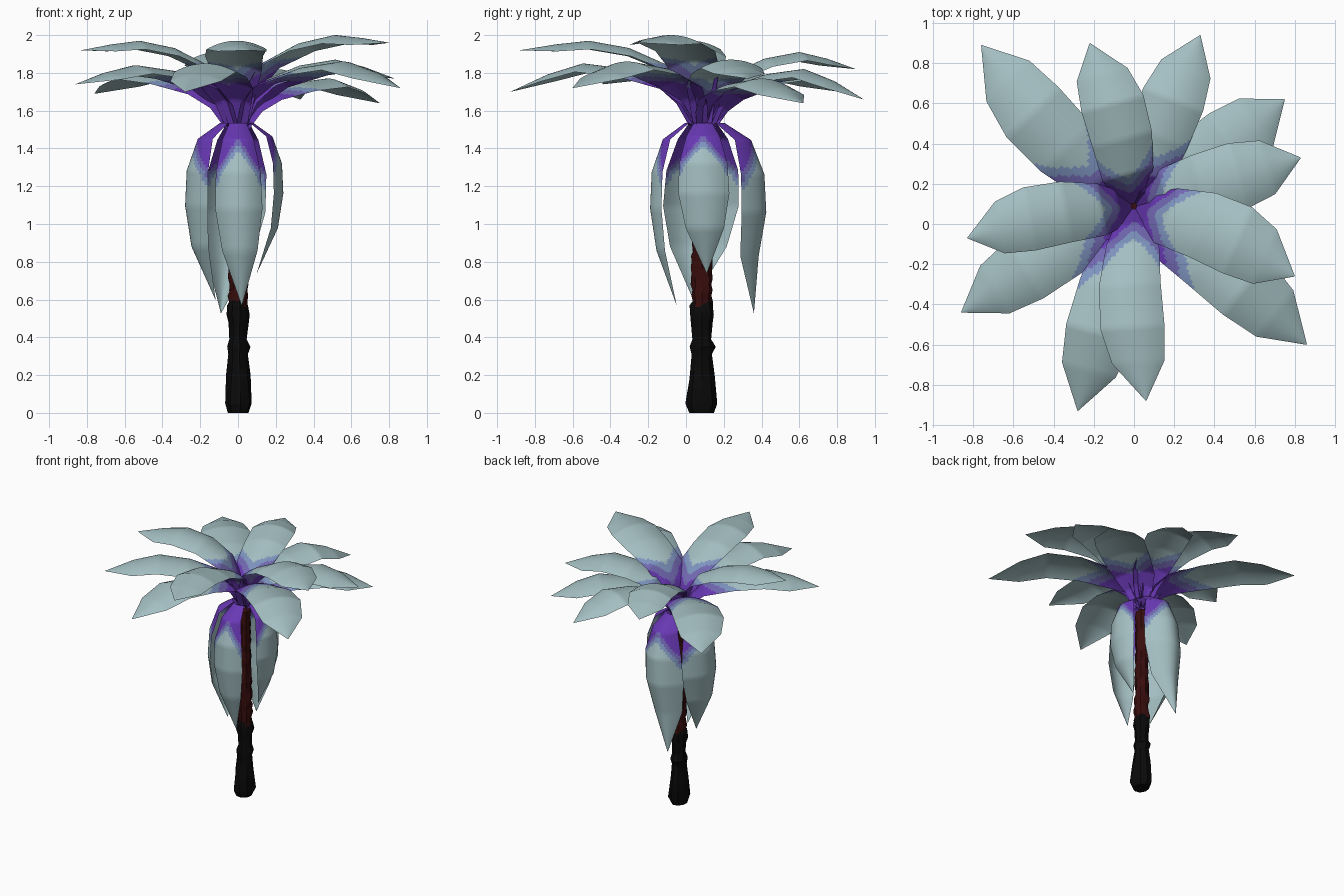
import bpy, math, random
from mathutils import Vector

random.seed(4)
cube = bpy.data.objects.get("Cube")
if cube:
    bpy.data.objects.remove(cube)


def material(name, rgb):
    mat = bpy.data.materials.new(name)
    mat.use_nodes = True
    color = (*rgb, 1)
    mat.diffuse_color = color
    shader = next(n for n in mat.node_tree.nodes if n.type == "BSDF_PRINCIPLED")
    shader.inputs["Base Color"].default_value = color
    shader.inputs["Roughness"].default_value = 0.9
    return mat


PURPLE = material("purple", (0.14, 0.04, 0.46))
VIOLET = material("violet_blue", (0.17, 0.14, 0.45))
BLUE = material("soft_blue", (0.21, 0.30, 0.53))
SAGE = material("pale_sage", (0.37, 0.52, 0.54))
BLACK = material("charred_black", (0.003, 0.003, 0.003))
RED = material("dark_red", (0.04, 0.004, 0.004))

CENTER = Vector((0, 0.09, 0))
CROWN = 1.49
COLS, STEPS = 24, 10


def add_object(name, verts, faces, mats, indices, angle):
    mesh = bpy.data.meshes.new(name)
    mesh.from_pydata(verts, [], faces)
    for mat in mats:
        mesh.materials.append(mat)
    for poly, index in zip(mesh.polygons, indices):
        poly.material_index = index
    obj = bpy.data.objects.new(name, mesh)
    bpy.context.collection.objects.link(obj)
    bpy.ops.object.select_all(action="DESELECT")
    obj.select_set(True)
    bpy.context.view_layer.objects.active = obj
    bpy.ops.object.shade_smooth_by_angle(angle=math.radians(angle))


def band(s, u, paint):
    """Colour bands that reach further along the leaf edges than its middle."""
    start, edge, fade = paint
    d = (s - start - edge * abs(u) ** 1.5) / (fade * (1 + 0.4 * abs(u)))
    return 0 if d < 0 else 1 if d < 0.5 else 2 if d < 1 else 3


def leaf(name, spine, widths, stations, side, curl, paint):
    """Sheet along a spine; its edges are pulled along the curl vector."""
    rows = []
    for i in range(len(spine) - 1):
        last = i == len(spine) - 2
        for k in range(STEPS + last):
            f = k / STEPS
            rows.append((spine[i].lerp(spine[i + 1], f),
                         widths[i] + (widths[i + 1] - widths[i]) * f,
                         stations[i] + (stations[i + 1] - stations[i]) * f))
    widest = max(widths)
    verts, faces, indices = [], [], []
    for point, width, _ in rows:
        for c in range(COLS + 1):
            u = 2 * c / COLS - 1
            verts.append(point + side * u * width + curl * u * u * width / widest)
    for r in range(len(rows) - 1):
        s = (rows[r][2] + rows[r + 1][2]) / 2
        for c in range(COLS):
            a = r * (COLS + 1) + c
            faces.append((a, a + COLS + 1, a + COLS + 2, a + 1))
            indices.append(band(s, 2 * (c + 0.5) / COLS - 1, paint))
    add_object(name, verts, faces, (PURPLE, VIOLET, BLUE, SAGE), indices, 60)


# Paint: band start at the middle, extra reach at the edges, fade length
UPPER, LOWER, HANGING = (0.08, 0.11, 0.09), (0.17, 0.12, 0.11), (0.1, 0.17, 0.06)

# Crown leaves: tip x, tip y, tip z, peak z, half width, sideways bend, paint
CROWN_LEAVES = [
    (-0.76, 0.89, 1.69, 1.81, 0.18, 0.045, LOWER),
    (-0.22, 0.90, 1.82, 1.91, 0.16, -0.03, UPPER),
    (0.33, 0.94, 1.66, 1.82, 0.16, 0.01, LOWER),
    (0.75, 0.62, 1.64, 1.77, 0.18, -0.02, LOWER),
    (0.83, 0.33, 1.77, 1.87, 0.17, 0, UPPER),
    (0.80, -0.26, 1.96, 2.00, 0.18, 0.05, UPPER),
    (0.86, -0.60, 1.72, 1.86, 0.18, 0.035, LOWER),
    (0.06, -0.88, 1.92, 1.97, 0.16, -0.045, UPPER),
    (-0.28, -0.93, 1.70, 1.85, 0.17, 0, LOWER),
    (-0.86, -0.44, 1.74, 1.84, 0.17, -0.015, LOWER),
    (-0.83, -0.07, 1.92, 1.97, 0.16, -0.035, UPPER),
]
REACH = (0.015, 0.09, 0.19, 0.4, 0.62, 0.8, 1)
RISE = (0, 0.47, 0.73, 0.92, 1)
SPREAD = (0.28, 0.58, 0.82, 0.96, 1, 0.82, 0.01)
SWAY = (0, 0.1, 0.4, 1, 1, 0.6, 0)

for n, (x, y, tip_z, peak, half, bend, paint) in enumerate(CROWN_LEAVES):
    out = Vector((x, y, 0)) - CENTER
    side = Vector((-out.y, out.x, 0)).normalized()
    heights = [CROWN + (peak - CROWN) * f for f in RISE]
    heights += [peak - 0.38 * (peak - tip_z), tip_z]
    spine = [CENTER + out * s + side * bend * w + Vector((0, 0, z))
             for s, w, z in zip(REACH, SWAY, heights)]
    leaf(f"crown_leaf_{n + 1}", spine, [half * w for w in SPREAD], REACH, side,
         Vector((0, 0, -0.045)), paint)

# Hanging leaves: direction x, y, bulge and tip radius, tip z, half width, tip shift, curl
HANGING_LEAVES = [
    (0, -1, 0.28, 0.14, 0.57, 0.125, 0.02, 0.06),
    (1, 0, 0.24, 0.10, 0.74, 0.135, 0.02, 0.05),
    (0, 1, 0.335, 0.27, 0.53, 0.165, 0.09, 0.13),
    (-1, 0, 0.28, 0.12, 0.60, 0.2, 0.05, 0.12),
]
BULGE = (0.08, 0.34, 0.76, 0.97, 1, 0.88)
DROP = (0.04, 0, 0.09, 0.27, 0.47, 0.7, 1)
STATIONS = (0, 0.03, 0.1, 0.27, 0.47, 0.7, 1)
FALL_SPREAD = (0.25, 0.36, 0.66, 0.95, 1, 0.75, 0.01)

for n, (x, y, bulge, tip_r, tip_z, half, shift, curl) in enumerate(HANGING_LEAVES):
    out, side = Vector((x, y, 0)), Vector((-y, x, 0))
    top = CROWN + 0.045
    radii = [bulge * b for b in BULGE] + [tip_r]
    spine = [CENTER + out * r + side * shift * d * d + Vector((0, 0, top - (top - tip_z) * d))
             for r, d in zip(radii, DROP)]
    leaf(f"hanging_leaf_{n + 1}", spine, [half * w for w in FALL_SPREAD], STATIONS,
         side, out * -curl, HANGING)


def stalk(name, rings, sides, rough, mat):
    """Closed rough tube through (height, radius) rings."""
    verts = []
    for z, radius in rings:
        for k in range(sides):
            a = math.tau * k / sides
            r = radius * random.uniform(1 - rough, 1 + rough)
            verts.append(Vector((r * 0.9 * math.cos(a), r * math.sin(a), z)) + CENTER * 0.95)
    faces = [tuple(reversed(range(sides))),
             tuple(range(len(verts) - sides, len(verts)))]
    for i in range(len(rings) - 1):
        for k in range(sides):
            a, b = i * sides + k, i * sides + (k + 1) % sides
            faces.append((a, b, b + sides, a + sides))
    add_object(name, verts, faces, (mat,), [0] * len(faces), 30)


# Knotted foot and rough inner stem
stalk("trunk_base", [(0, 0.065), (0.05, 0.085), (0.2, 0.07), (0.31, 0.056), (0.35, 0.068),
                     (0.39, 0.053), (0.48, 0.058), (0.52, 0.068), (0.57, 0.062), (0.6, 0.045)],
      9, 0.1, BLACK)
stalk("inner_stem", [(0.56 + 0.03 * i, 0.058 - 0.0005 * i) for i in range(31)],
      9, 0.14, RED)
